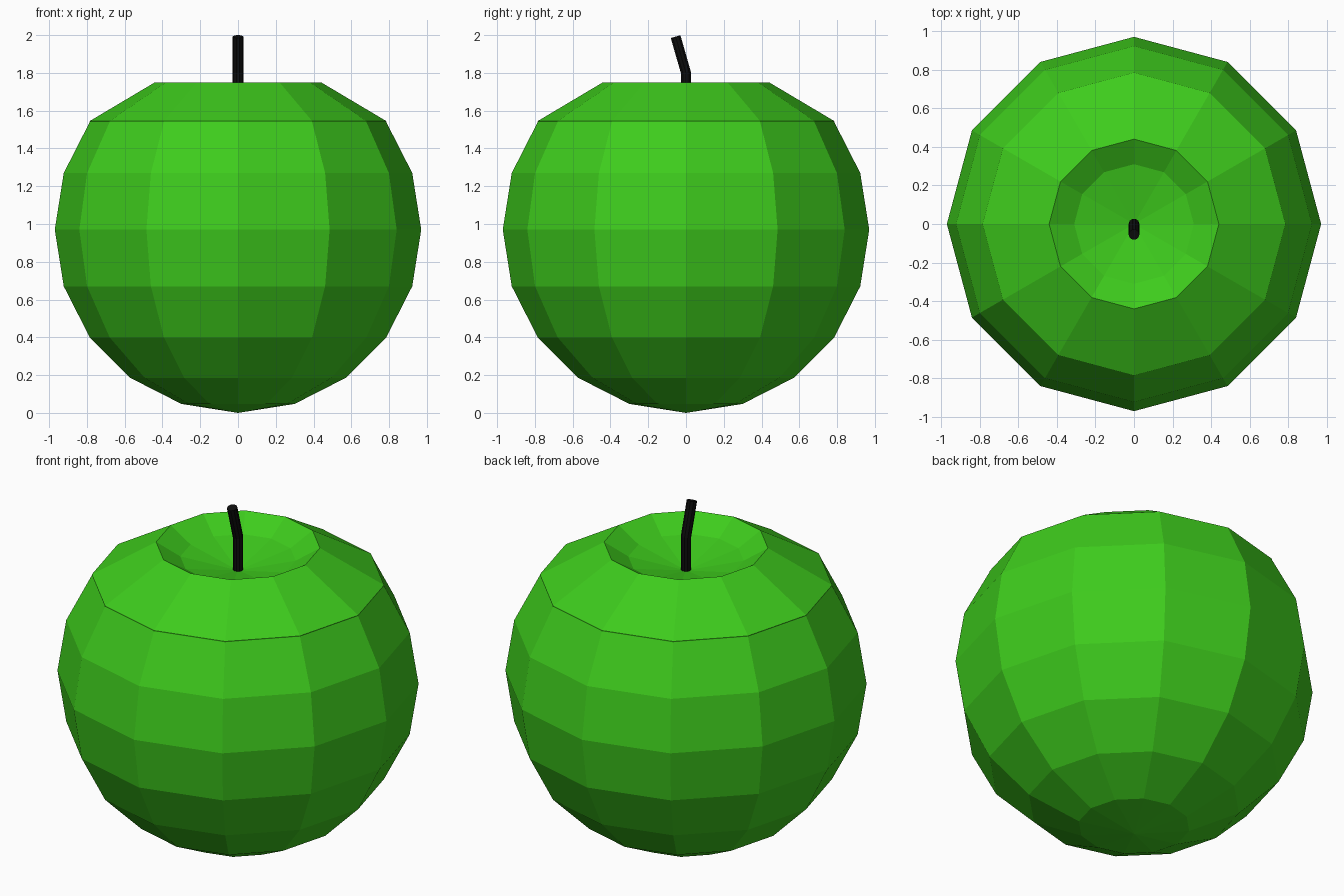
import bpy, bmesh, math
from mathutils import Matrix, Vector

if "Cube" in bpy.data.objects:
    bpy.data.objects.remove(bpy.data.objects["Cube"])


def material(name, rgb):
    m = bpy.data.materials.new(name)
    m.diffuse_color = (*rgb, 1)
    m.use_nodes = True
    m.node_tree.nodes["Principled BSDF"].inputs["Base Color"].default_value = m.diffuse_color
    return m


def finish(name, bm, mat):
    bmesh.ops.recalc_face_normals(bm, faces=bm.faces)
    me = bpy.data.meshes.new(name)
    bm.to_mesh(me)
    bm.free()
    me.materials.append(mat)
    ob = bpy.data.objects.new(name, me)
    bpy.context.collection.objects.link(ob)
    return ob


def ring(bm, centre, radius, sides, tilt=0):
    rot = Matrix.Rotation(tilt, 3, 'X')
    pts = [Vector((radius * math.cos(2 * math.pi * i / sides),
                   radius * math.sin(2 * math.pi * i / sides), 0)) for i in range(sides)]
    return [bm.verts.new(Vector(centre) + rot @ p) for p in pts]


def bridge(bm, a, b):
    n = len(a)
    for i in range(n):
        j = (i + 1) % n
        bm.faces.new((a[i], a[j], b[j], b[i]))


def fan(bm, loop, point):
    tip = bm.verts.new(point)
    for i in range(len(loop)):
        bm.faces.new((loop[i], loop[(i + 1) % len(loop)], tip))


# Apple body: twelve-sided faceted sphere whose top is pushed in as a dimple
R = 0.97
profile = [(R * math.sin(math.radians(18 * k)), R - R * math.cos(math.radians(18 * k)))
           for k in range(1, 8)]
profile += [(0.785, 1.545), (0.44, 1.75), (0.31, 1.67)]
bm = bmesh.new()
rings = [ring(bm, (0, 0, z), r, 12) for r, z in profile]
for a, b in zip(rings, rings[1:]):
    bridge(bm, a, b)
fan(bm, rings[0], (0, 0, 0))
fan(bm, rings[-1], (0, 0, 1.6))
finish("apple_body", bm, material("apple_green", (0.048, 0.6, 0.012)))

# Stem: thin round stalk, bent towards the front
lean = math.atan2(0.055, 0.19)
bm = bmesh.new()
rings = [ring(bm, (0, 0, 1.6), 0.028, 10),
         ring(bm, (0, 0, 1.8), 0.028, 10, lean / 2),
         ring(bm, (0, -0.055, 1.992), 0.028, 10, lean)]
for a, b in zip(rings, rings[1:]):
    bridge(bm, a, b)
bm.faces.new(rings[0])
bm.faces.new(rings[-1])
finish("stem", bm, material("stem_black", (0.004, 0.004, 0.004)))
